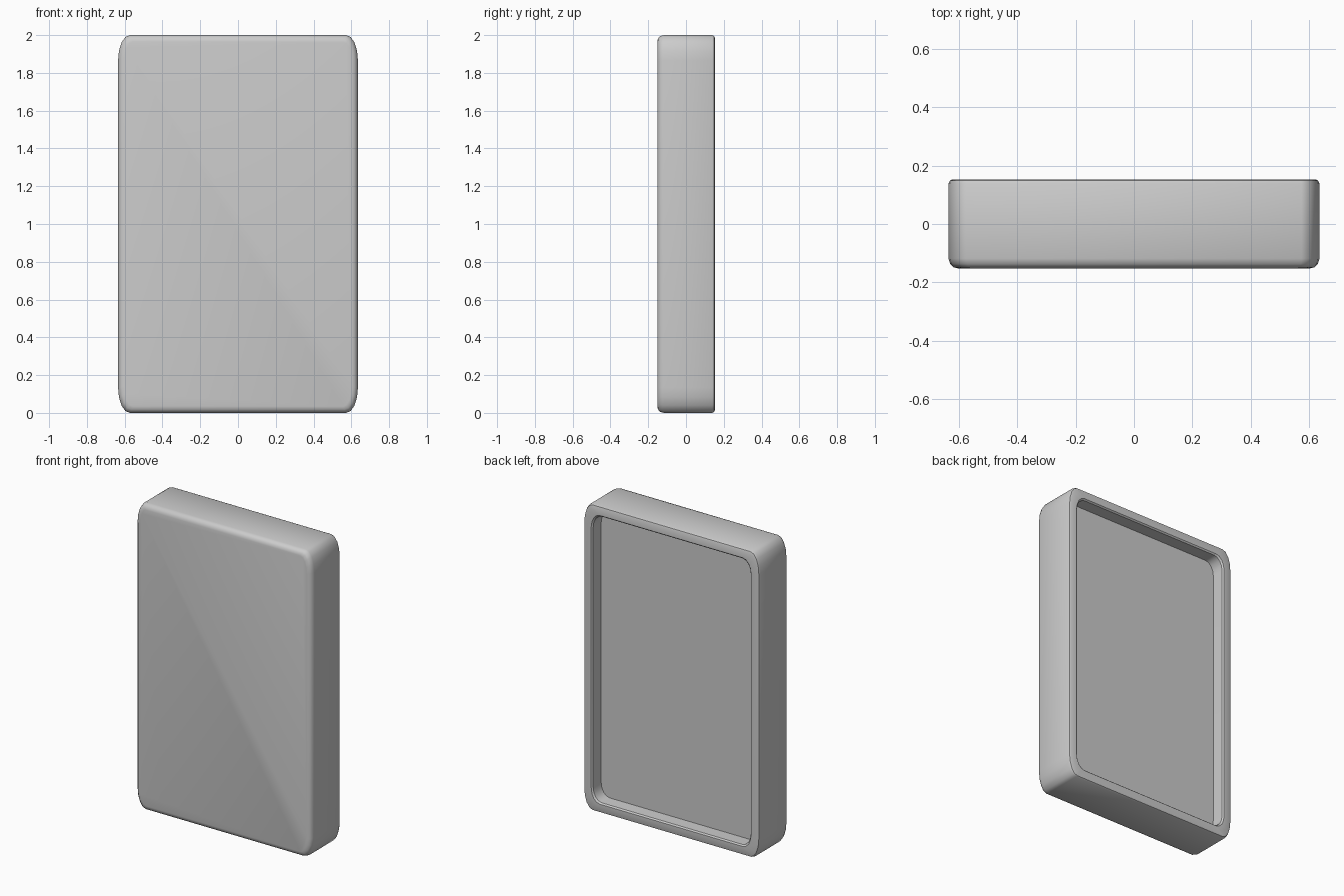
import bpy, bmesh, math

if "Cube" in bpy.data.objects:
    bpy.data.objects.remove(bpy.data.objects["Cube"])

HALF_W, HEIGHT = 0.635, 2.0
SEG = 4  # segments per corner


def ring(bm, y, inset, rx, rz):
    """Rounded rectangle loop in the XZ plane with elliptical corners."""
    w, h = HALF_W - inset, HEIGHT / 2 - inset
    verts = []
    for q in range(4):
        sx = 1 if q in (0, 3) else -1
        sz = 1 if q in (0, 1) else -1
        for i in range(SEG + 1):
            a = math.radians(90 * (q + i / SEG))
            x = sx * (w - rx) + rx * math.cos(a)
            z = sz * (h - rz) + rz * math.sin(a)
            verts.append(bm.verts.new((x, y, z + HEIGHT / 2)))
    return verts


# Shell sections from front face, around the sides, to the recessed back panel
sections = [
    (-0.152, 0.034, 0.045, 0.11),
    (-0.148, 0.018, 0.053, 0.12),
    (-0.137, 0.006, 0.058, 0.128),
    (-0.118, 0.000, 0.062, 0.135),
    (0.138, 0.000, 0.062, 0.135),
    (0.149, 0.005, 0.060, 0.13),
    (0.153, 0.015, 0.058, 0.125),
    (0.153, 0.058, 0.062, 0.09),
    (0.144, 0.066, 0.062, 0.085),
    (0.065, 0.068, 0.062, 0.085),
]

bm = bmesh.new()
rings = [ring(bm, *s) for s in sections]
for a, b in zip(rings, rings[1:]):
    n = len(a)
    for i in range(n):
        j = (i + 1) % n
        bm.faces.new((a[i], a[j], b[j], b[i]))
bm.faces.new(rings[0])
bm.faces.new(rings[-1])
bmesh.ops.recalc_face_normals(bm, faces=bm.faces)

mesh = bpy.data.meshes.new("tray_panel")
bm.to_mesh(mesh)
bm.free()
panel = bpy.data.objects.new("tray_panel", mesh)
bpy.context.collection.objects.link(panel)
bpy.context.view_layer.objects.active = panel
panel.select_set(True)
bpy.ops.object.shade_smooth_by_angle(angle=math.radians(35))
